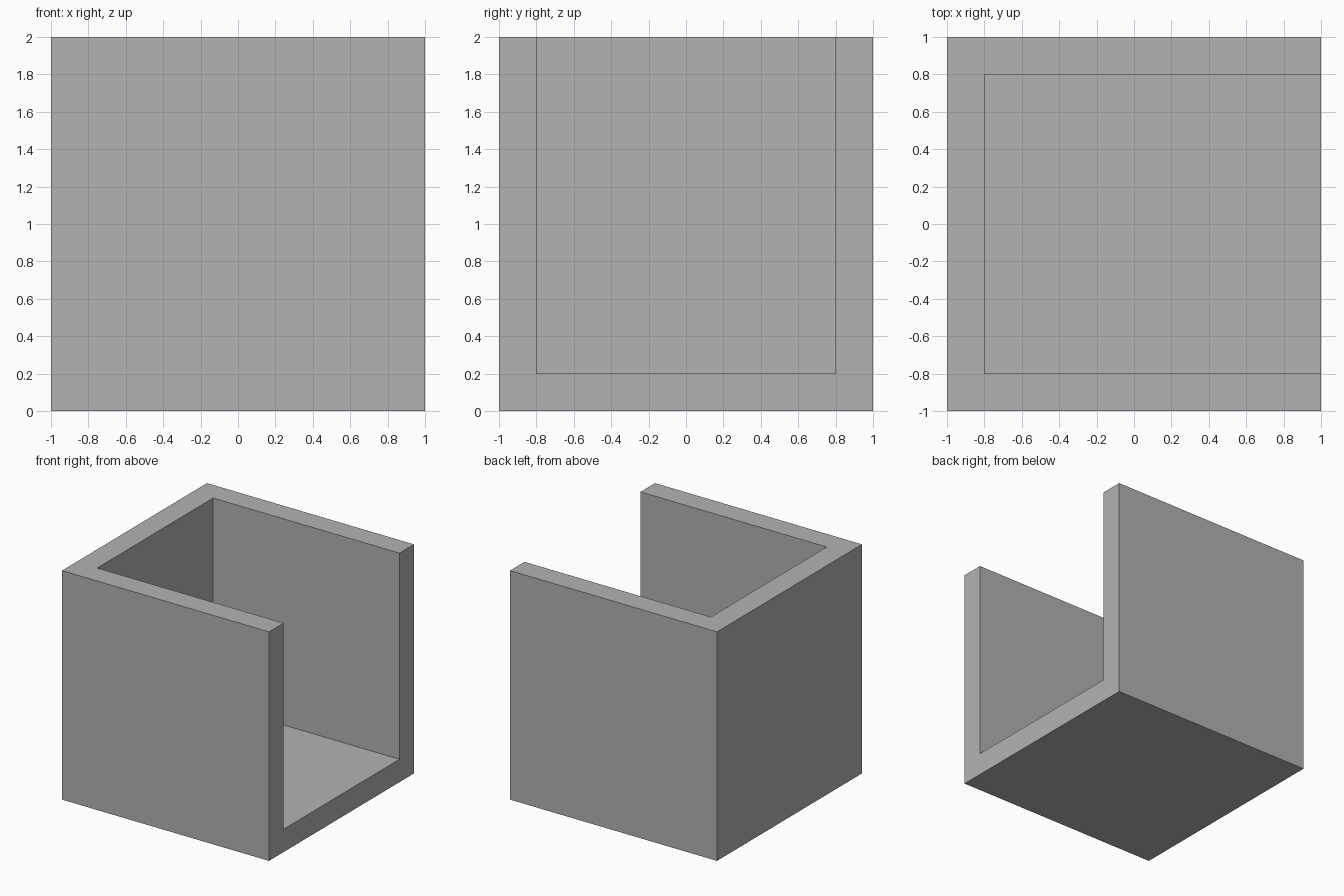
import bpy

default_cube = bpy.data.objects.get("Cube")
if default_cube:
    bpy.data.objects.remove(default_cube, do_unlink=True)

SIZE = 2.0
WALL = 0.2

# Plain grey finish
grey = bpy.data.materials.new("plain_grey")
grey.use_nodes = True
colour = (0.448, 0.448, 0.448, 1.0)
grey.diffuse_color = colour
for node in grey.node_tree.nodes:
    if node.type == 'BSDF_PRINCIPLED':
        node.inputs["Base Color"].default_value = colour


def box(name, low, high):
    """Add a box spanning two opposite corners."""
    centre = [(a + b) / 2 for a, b in zip(low, high)]
    bpy.ops.mesh.primitive_cube_add(size=1, location=centre)
    obj = bpy.context.object
    obj.name = name
    obj.scale = [b - a for a, b in zip(low, high)]
    bpy.ops.object.transform_apply(location=True, rotation=False, scale=True)
    obj.data.materials.append(grey)
    return obj


# Outer block, and a cavity that breaks out through the top and the +x side
half = SIZE / 2
inner = half - WALL
shell = box("open_box", (-half, -half, 0), (half, half, SIZE))
cavity = box("cavity_cutter", (-inner, -inner, WALL), (half + 1, inner, SIZE + 1))
cavity.hide_render = True

# Hollow the block, leaving a floor and three walls
cut = shell.modifiers.new("hollow", 'BOOLEAN')
cut.operation = 'DIFFERENCE'
cut.solver = 'EXACT'
cut.object = cavity
bpy.context.view_layer.objects.active = shell
bpy.ops.object.modifier_apply(modifier=cut.name)
bpy.data.objects.remove(cavity, do_unlink=True)
